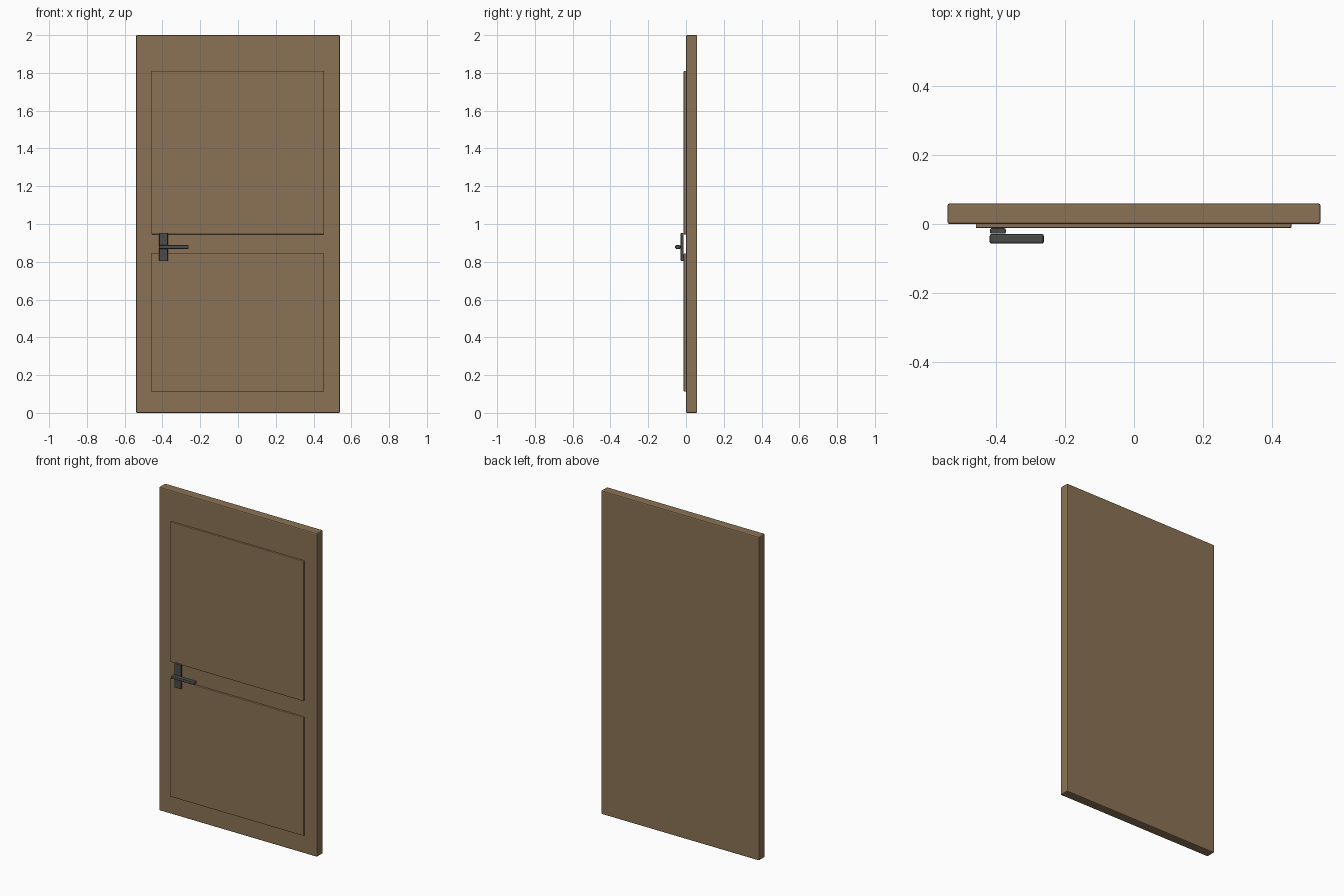
import bpy

if "Cube" in bpy.data.objects:
    bpy.data.objects.remove(bpy.data.objects["Cube"])


def material(name, rgb):
    mat = bpy.data.materials.new(name)
    mat.diffuse_color = (*rgb, 1.0)
    mat.use_nodes = True
    mat.node_tree.nodes["Principled BSDF"].inputs["Base Color"].default_value = mat.diffuse_color
    return mat


wood = material("wood", (0.258, 0.171, 0.091))
metal = material("dark_metal", (0.07, 0.07, 0.068))


def box(name, x, y, z, mat, bevel, segments=2):
    """Bevelled box spanning the (min, max) ranges x, y, z."""
    spans = (x, y, z)
    bpy.ops.mesh.primitive_cube_add(size=1, location=[(a + b) / 2 for a, b in spans])
    ob = bpy.context.object
    ob.name = name
    ob.scale = [b - a for a, b in spans]
    bpy.ops.object.transform_apply(location=False, rotation=False, scale=True)
    ob.data.materials.append(mat)
    mod = ob.modifiers.new("soft_edges", "BEVEL")
    mod.width = bevel
    mod.segments = segments
    return ob


# Door slab
box("door_slab", (-0.54, 0.54), (0.0, 0.059), (0.0, 2.0), wood, 0.006)

# Raised panels on the front face
for name, z in (("upper_panel", (0.945, 1.81)), ("lower_panel", (0.112, 0.845))):
    box(name, (-0.458, 0.456), (-0.012, 0.004), z, wood, 0.004)

# Handle: back plate and lever
box("handle_plate", (-0.417, -0.371), (-0.028, -0.012), (0.803, 0.953), metal, 0.004)
box("handle_lever", (-0.418, -0.261), (-0.057, -0.029), (0.868, 0.888), metal, 0.006)
